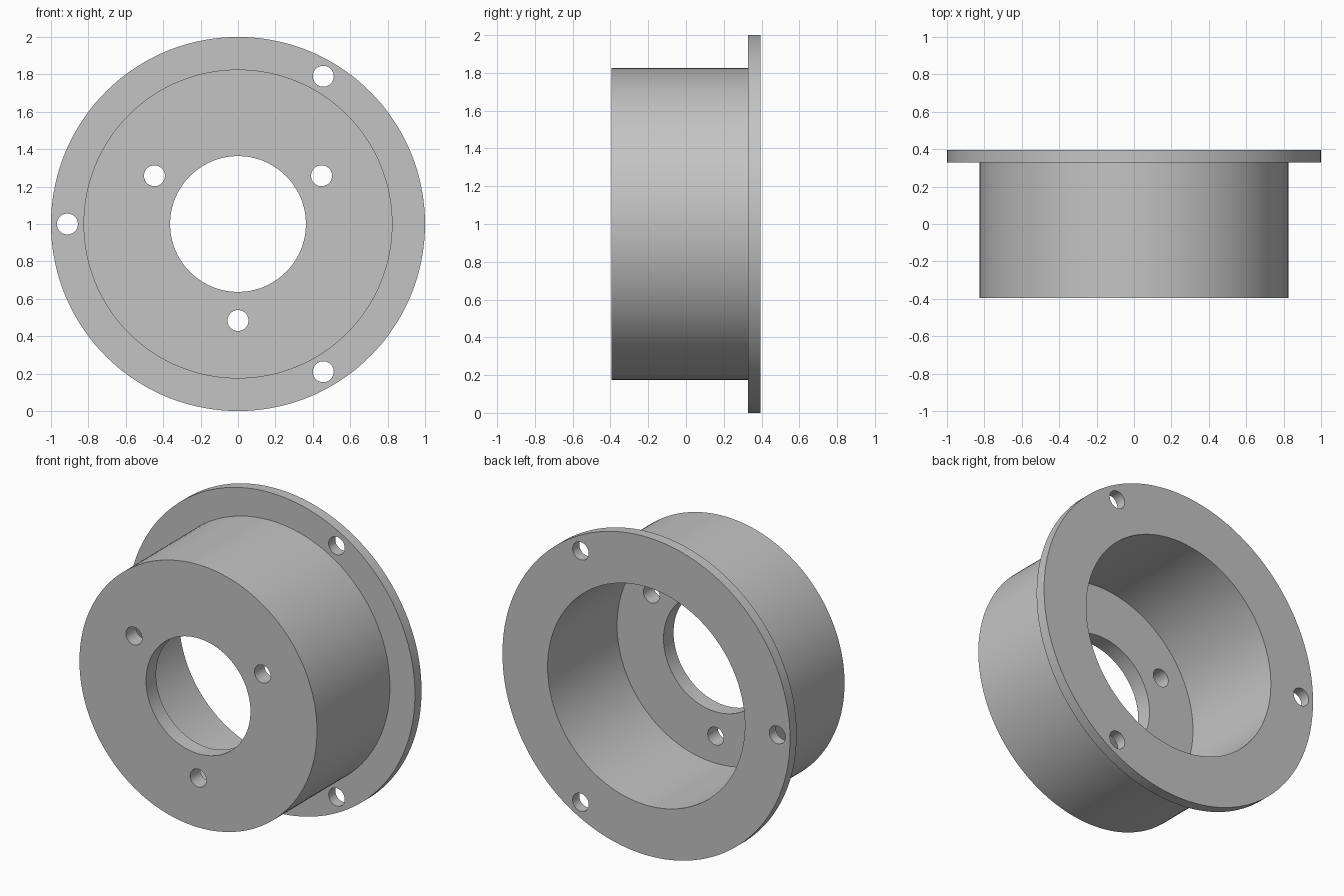
import bpy, bmesh
from math import radians, cos, sin, tau
from mathutils import Matrix, Vector

cube = bpy.data.objects.get("Cube")
if cube:
    bpy.data.objects.remove(cube, do_unlink=True)

CENTRE_Z = 1.0
BACK, FRONT = 0.395, -0.395
FLANGE_FRONT, FLOOR_BACK = 0.329, -0.295
FLANGE_R, BODY_R, CAVITY_R, BORE_R = 1.0, 0.826, 0.686, 0.363
HOLE_R = 0.056
SEGMENTS = 144

grey = bpy.data.materials.new("plain grey")
grey.use_nodes = True
colour = (0.55, 0.55, 0.55, 1.0)
grey.diffuse_color = colour
grey.node_tree.nodes["Principled BSDF"].inputs["Base Color"].default_value = colour


def add_object(name, bm):
    bmesh.ops.recalc_face_normals(bm, faces=bm.faces)
    mesh = bpy.data.meshes.new(name)
    bm.to_mesh(mesh)
    bm.free()
    obj = bpy.data.objects.new(name, mesh)
    bpy.context.collection.objects.link(obj)
    mesh.materials.append(grey)
    return obj


# Flanged cup: closed (radius, depth) profile turned about the y axis
profile = [(BORE_R, FRONT), (BODY_R, FRONT), (BODY_R, FLANGE_FRONT),
           (FLANGE_R, FLANGE_FRONT), (FLANGE_R, BACK), (CAVITY_R, BACK),
           (CAVITY_R, FLOOR_BACK), (BORE_R, FLOOR_BACK)]
bm = bmesh.new()
rings = []
for i in range(SEGMENTS):
    a = tau * i / SEGMENTS
    rings.append([bm.verts.new((r * cos(a), y, CENTRE_Z + r * sin(a))) for r, y in profile])
for i, ring in enumerate(rings):
    following = rings[(i + 1) % SEGMENTS]
    for j in range(len(profile)):
        k = (j + 1) % len(profile)
        bm.faces.new((ring[j], ring[k], following[k], following[j]))
housing = add_object("flanged_housing", bm)

# Bolt holes: three through the flange, three through the cup floor
bm = bmesh.new()
for radius, y, angles in ((0.912, (BACK + FLANGE_FRONT) / 2, (60, 180, 300)),
                          (0.516, (FRONT + FLOOR_BACK) / 2, (30, 150, 270))):
    for angle in angles:
        a = radians(angle)
        place = Matrix.Translation(Vector((radius * cos(a), y, CENTRE_Z + radius * sin(a))))
        bmesh.ops.create_cone(bm, cap_ends=True, segments=40, radius1=HOLE_R, radius2=HOLE_R,
                              depth=0.2, matrix=place @ Matrix.Rotation(radians(90), 4, "X"))
cutter = add_object("bolt_hole_cutter", bm)
cutter.hide_render = True

cut = housing.modifiers.new("bolt holes", "BOOLEAN")
cut.operation = "DIFFERENCE"
cut.solver = "EXACT"
cut.object = cutter

# Apply the cut, then smooth the round walls and keep the rims sharp
bpy.ops.object.select_all(action="DESELECT")
housing.select_set(True)
bpy.context.view_layer.objects.active = housing
bpy.ops.object.modifier_apply(modifier=cut.name)
bpy.data.objects.remove(cutter, do_unlink=True)
bpy.ops.object.shade_smooth_by_angle(angle=radians(30))
